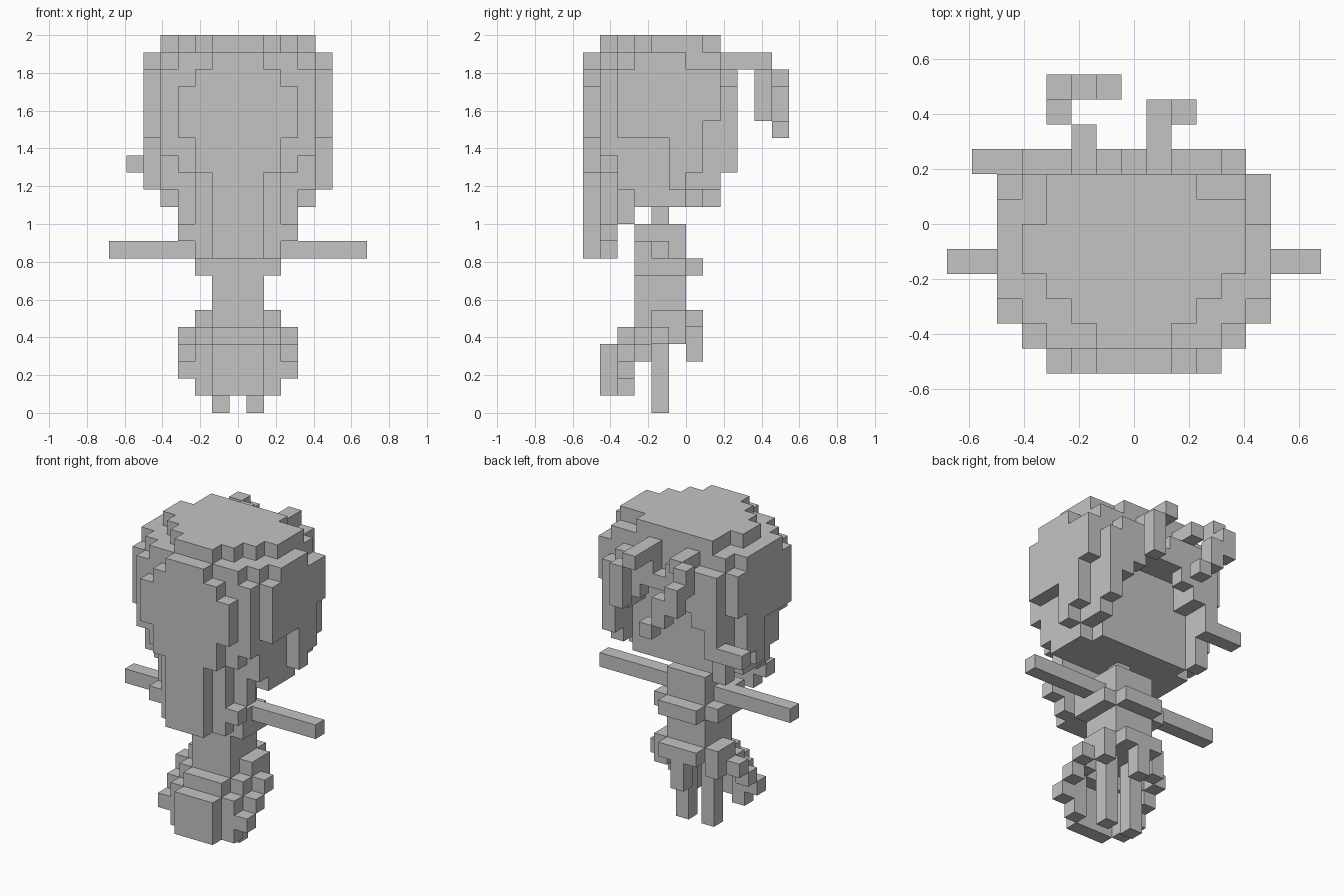
import bpy, bmesh, math

if "Cube" in bpy.data.objects:
    bpy.data.objects.remove(bpy.data.objects["Cube"])

V = 2 / 22            # edge length of one block
taken = set()         # cells already used by any part
parts = {}            # part name -> its cells


def fill(name, x0, x1, y0, y1, z0, z1):
    """Fill a box of blocks, with bounds counted in blocks."""
    cells = parts.setdefault(name, set())
    for i in range(math.floor(x0 + 7.5), math.floor(x1 + 7.5)):
        for j in range(y0, y1):
            for k in range(z0, z1):
                if (i, j, k) not in taken:
                    taken.add((i, j, k))
                    cells.add((i, j, k))


def wide(name, w, *yz):
    """Box centred on x = 0 with half width w."""
    fill(name, -w, w, *yz)


def pair(name, x0, x1, *yz):
    """Box and its mirror image."""
    fill(name, x0, x1, *yz)
    fill(name, -x1, -x0, *yz)


# head with the face set back between the hair, and neck
wide("head", 3.5, -4, 1, 12, 20)
wide("neck", 0.5, -2, -1, 11, 12)

# rounded cap of hair
fill("hair_cap", -4.5, 4.5, -4, 2, 20, 21)
wide("hair_cap", 3.5, -5, -4, 20, 21)
for half, y in ((1.5, -5), (2.5, -4), (3.5, -3), (4.5, -2), (4.5, -1)):
    wide("hair_cap", half, y, y + 1, 21, 22)
fill("hair_cap", -3.5, 4.5, 0, 1, 21, 22)
fill("hair_cap", -3.5, 2.5, 1, 2, 21, 22)

# side hair
pair("side_hair", 3.5, 4.5, -4, 2, 13, 20)
pair("side_hair", 3.5, 4.5, -3, 0, 12, 13)
fill("side_hair", -4.5, -3.5, 1, 2, 12, 13)
pair("side_hair", 4.5, 5.5, -4, 1, 16, 20)
pair("side_hair", 4.5, 5.5, -3, 0, 20, 21)
fill("side_hair", -5.5, -4.5, 0, 1, 20, 21)
pair("side_hair", 4.5, 5.5, -1, 0, 13, 16)
pair("side_hair", 4.5, 5.5, 0, 1, 14, 16)
pair("side_hair", 4.5, 5.5, 1, 2, 17, 20)
fill("side_hair", -6.5, -4.5, 2, 3, 14, 15)

# fringe: inner layer framing the face, then the uneven outer locks
wide("fringe", 3.5, 1, 2, 18, 20)
pair("fringe", 2.5, 3.5, 1, 2, 16, 18)
for x, z0, z1 in ((-4, 14, 20), (-3, 16, 20), (-2, 17, 21), (-1, 18, 20), (0, 18, 19),
                  (1, 18, 21), (2, 17, 20), (3, 16, 20), (4, 14, 19)):
    fill("fringe", x - 0.5, x + 0.5, 2, 3, z0, z1)

# hanging hair strands
fill("right_strand", 0.5, 1.5, 3, 5, 20, 21)
fill("right_strand", 1.5, 2.5, 4, 5, 17, 20)
fill("left_strand", -2.5, -1.5, 3, 4, 20, 21)
fill("left_strand", -3.5, -2.5, 4, 5, 19, 21)
fill("left_strand", -3.5, -2.5, 5, 6, 18, 20)
fill("left_strand", -2.5, -1.5, 5, 6, 17, 19)
fill("left_strand", -1.5, -0.5, 5, 6, 16, 17)

# long tail of hair, outer then inner layer
for half, z0, z1 in ((1.5, 9, 14), (2.5, 14, 16), (3.5, 16, 19), (2.5, 19, 20), (1.5, 20, 21)):
    wide("hair_tail", half, -6, -5, z0, z1)
for half, z0, z1 in ((2.5, 9, 14), (3.5, 10, 11), (3.5, 14, 15), (4.5, 15, 20)):
    wide("hair_tail", half, -5, -4, z0, z1)
wide("hair_tail", 3.5, -4, -3, 11, 14)

# torso, chest band and arms
wide("torso", 1.5, -3, 0, 5, 11)
wide("chest_band", 2.5, -3, 0, 8, 9)
wide("chest_band", 2.5, -3, -1, 9, 10)
wide("chest_band", 1.5, 0, 1, 8, 9)
pair("arms", 2.5, 7.5, -2, -1, 9, 10)

# skirt: waist ring, then a hollow rounded ring below it
wide("skirt", 2.5, -2, 0, 5, 6)
wide("skirt", 1.5, 0, 1, 5, 6)
wide("skirt", 1.5, -4, -3, 4, 5)
pair("skirt", 1.5, 2.5, -3, -2, 4, 5)
pair("skirt", 2.5, 3.5, -2, -1, 4, 5)
pair("skirt", 1.5, 2.5, -1, 0, 4, 5)
wide("skirt_flap", 0.5, 0, 1, 3, 5)

# curved bustle hanging behind the skirt
wide("bustle", 1.5, -5, -4, 1, 4)
pair("bustle", 1.5, 2.5, -4, -3, 1, 4)
pair("bustle", 2.5, 3.5, -4, -3, 2, 3)
pair("bustle", 2.5, 3.5, -3, -2, 3, 4)

# legs
pair("legs", 0.5, 1.5, -2, -1, 0, 5)

grey = bpy.data.materials.new("grey")
grey.diffuse_color = (0.55, 0.55, 0.55, 1)
grey.use_nodes = True
grey.node_tree.nodes["Principled BSDF"].inputs["Base Color"].default_value = grey.diffuse_color

# corners of each block side, ordered so that normals point outward
SIDES = []
for axis in range(3):
    u, w = (axis + 1) % 3, (axis + 2) % 3
    for s in (0, 1):
        quad = []
        for a, b in ((0, 0), (1, 0), (1, 1), (0, 1)):
            c = [0, 0, 0]
            c[axis], c[u], c[w] = s, a, b
            quad.append(tuple(c))
        step = [0, 0, 0]
        step[axis] = 2 * s - 1
        SIDES.append((step, quad if s else quad[::-1]))

# keep only the open block sides and merge the flat areas
for name, cells in parts.items():
    bm = bmesh.new()
    for cell in sorted(cells):
        for step, quad in SIDES:
            if tuple(p + d for p, d in zip(cell, step)) in taken:
                continue
            bm.faces.new([bm.verts.new(((cell[0] + c[0] - 7.5) * V,
                                        (cell[1] + c[1]) * V,
                                        (cell[2] + c[2]) * V)) for c in quad])
    bmesh.ops.remove_doubles(bm, verts=bm.verts, dist=V * 0.01)
    bmesh.ops.dissolve_limit(bm, angle_limit=0.01, verts=bm.verts, edges=bm.edges)
    mesh = bpy.data.meshes.new(name)
    bm.to_mesh(mesh)
    bm.free()
    mesh.materials.append(grey)
    bpy.context.collection.objects.link(bpy.data.objects.new(name, mesh))
